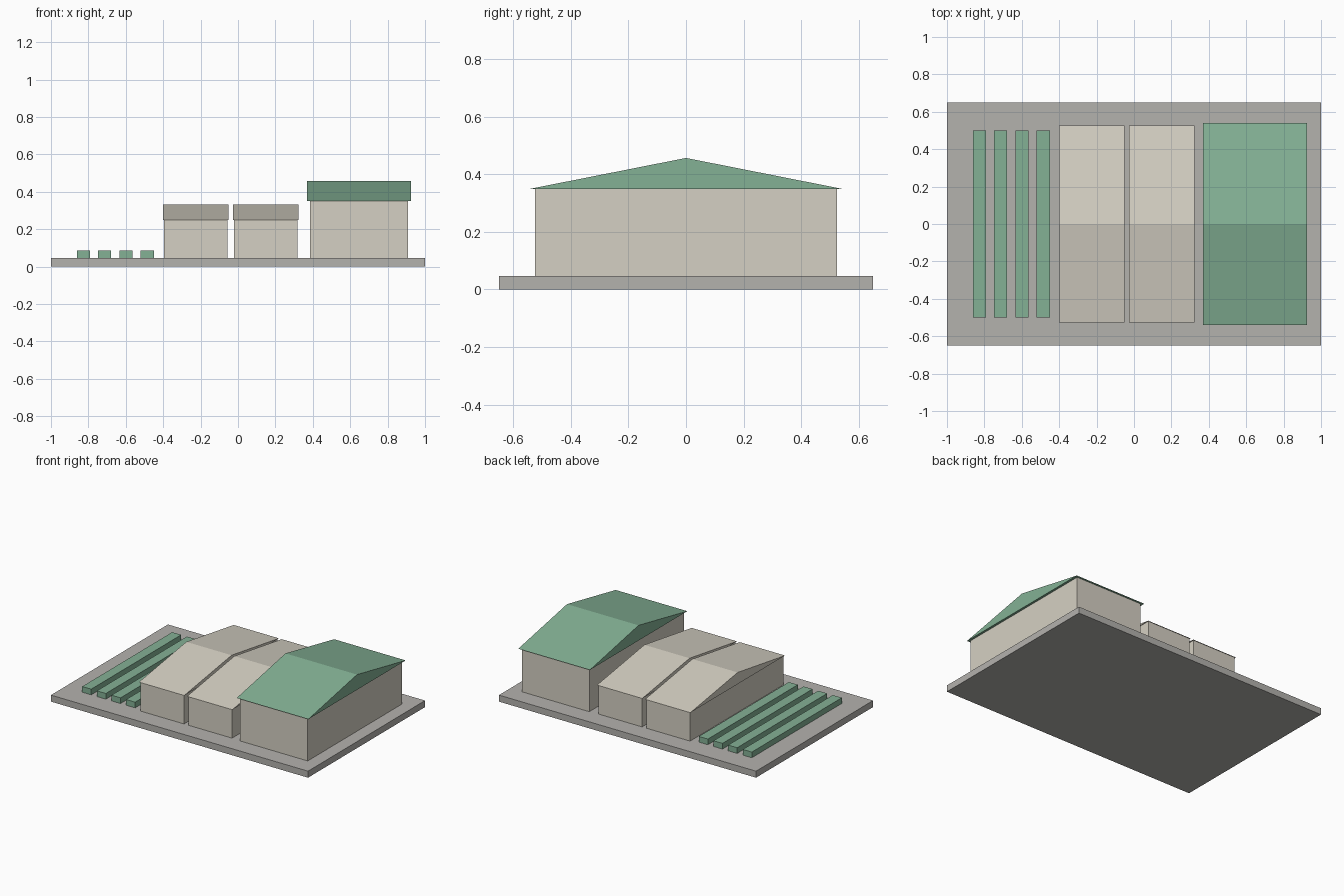
import bpy
import bmesh

default = bpy.data.objects.get("Cube")
if default:
    bpy.data.objects.remove(default, do_unlink=True)


def linear(c):
    return c / 12.92 if c <= 0.04045 else ((c + 0.055) / 1.055) ** 2.4


def make_material(name, srgb):
    colour = (*[linear(c / 255) for c in srgb], 1)
    mat = bpy.data.materials.new(name)
    mat.use_nodes = True
    mat.diffuse_color = colour
    node = next(n for n in mat.node_tree.nodes if n.type == "BSDF_PRINCIPLED")
    node.inputs["Base Color"].default_value = colour
    node.inputs["Roughness"].default_value = 0.9
    return mat


GREY = make_material("concrete_grey", (180, 178, 174))
BEIGE = make_material("wall_beige", (213, 208, 195))
GREEN = make_material("roof_green", (132, 177, 149))


def extrude_profile(name, profile, x0, x1, mat):
    """Extrude a (y, z) outline along x into a closed solid."""
    bm = bmesh.new()
    face = bm.faces.new([bm.verts.new((x0, y, z)) for y, z in profile])
    result = bmesh.ops.extrude_face_region(bm, geom=[face])
    moved = [v for v in result["geom"] if isinstance(v, bmesh.types.BMVert)]
    bmesh.ops.translate(bm, verts=moved, vec=(x1 - x0, 0, 0))
    bmesh.ops.recalc_face_normals(bm, faces=bm.faces)
    mesh = bpy.data.meshes.new(name)
    bm.to_mesh(mesh)
    bm.free()
    mesh.materials.append(mat)
    obj = bpy.data.objects.new(name, mesh)
    bpy.context.collection.objects.link(obj)
    return obj


def block(name, x0, x1, half_y, z0, z1, mat):
    outline = [(-half_y, z0), (half_y, z0), (half_y, z1), (-half_y, z1)]
    return extrude_profile(name, outline, x0, x1, mat)


def building(name, x0, x1, half_y, eave, ridge, overhang, roof_mat):
    """Box walls under a gabled roof whose ridge runs along x."""
    block(name + "_walls", x0, x1, half_y, GROUND, eave, BEIGE)
    edge = half_y + overhang
    gable = [(-edge, eave), (edge, eave), (0, ridge)]
    extrude_profile(name + "_roof", gable, x0 - overhang, x1 + overhang, roof_mat)


# Ground slab
GROUND = 0.046
block("ground_slab", -1, 1, 0.65, 0, GROUND, GREY)

# Large hall and two smaller sheds
building("large_hall", 0.385, 0.91, 0.525, 0.35, 0.457, 0.016, GREEN)
building("right_shed", -0.396, -0.056, 0.52, 0.25, 0.332, 0.006, BEIGE)
building("left_shed", -0.022, 0.318, 0.52, 0.25, 0.332, 0.006, BEIGE)

# Planting rows
for i in range(4):
    x = -0.862 + 0.114 * i
    block(f"planting_row_{i + 1}", x, x + 0.07, 0.5, GROUND, 0.086, GREEN)
